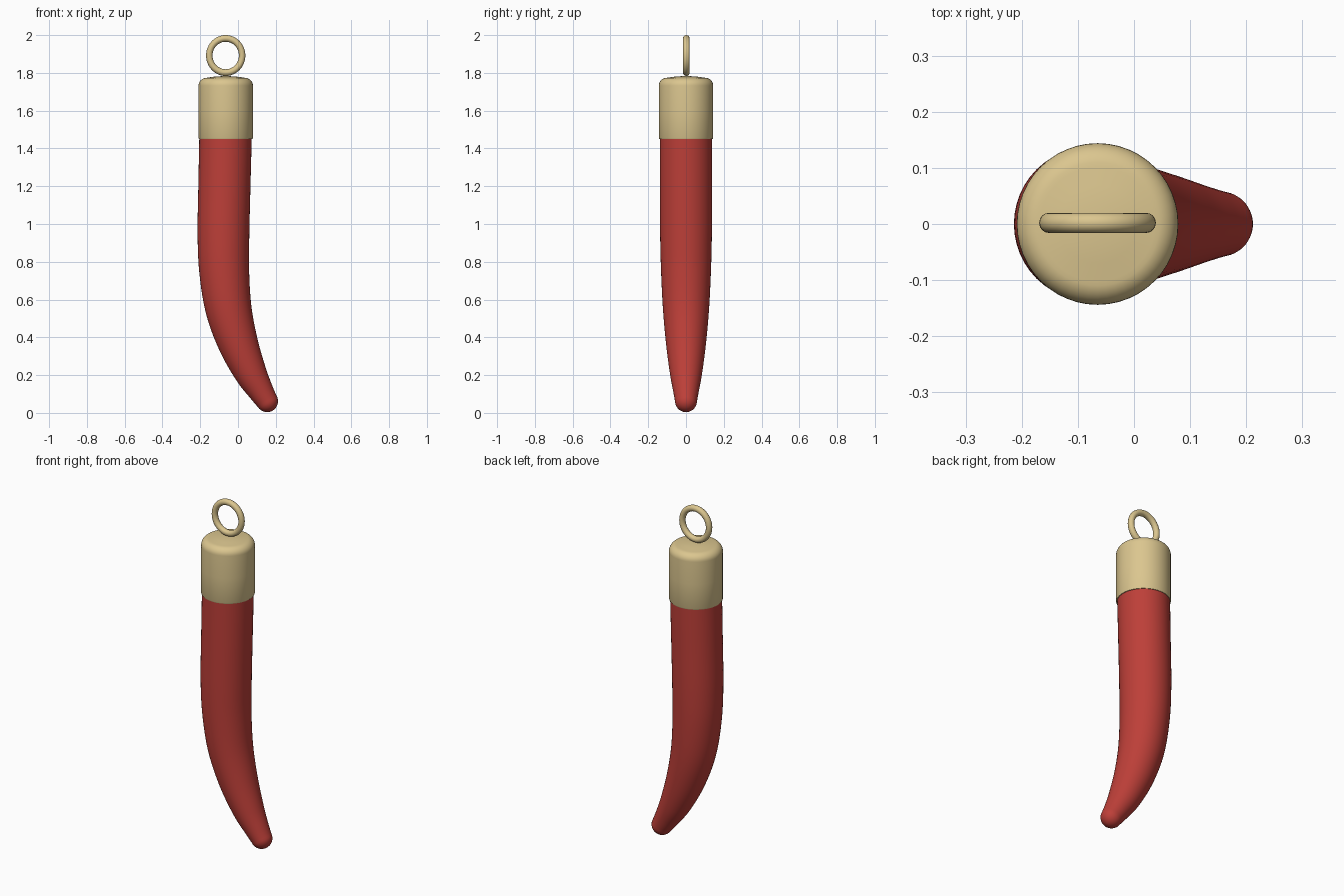
import bpy, bmesh, math
from mathutils import Vector

cube = bpy.data.objects.get("Cube")
if cube:
    bpy.data.objects.remove(cube, do_unlink=True)

AXIS_X = -0.065


def material(name, rgb):
    m = bpy.data.materials.new(name)
    m.use_nodes = True
    m.diffuse_color = (*rgb, 1)
    m.node_tree.nodes["Principled BSDF"].inputs["Base Color"].default_value = (*rgb, 1)
    return m


gold = material("pale gold", (0.71, 0.565, 0.275))
red = material("coral red", (0.51, 0.05, 0.04))


def sweep(name, rings, mat, sides=48):
    """Skin circles given as (centre, tangent, radius), closing both ends."""
    bm = bmesh.new()
    loops = []
    for centre, tangent, radius in rings:
        u = Vector((-tangent.z, 0, tangent.x))
        v = Vector((0, 1, 0))
        angles = [math.tau * i / sides for i in range(sides)]
        loops.append([bm.verts.new(centre + radius * (u * math.cos(a) + v * math.sin(a)))
                      for a in angles])
    for a, b in zip(loops, loops[1:]):
        for i in range(sides):
            j = (i + 1) % sides
            bm.faces.new((a[i], a[j], b[j], b[i]))
    bm.faces.new(loops[0])
    bm.faces.new(loops[-1])
    bmesh.ops.recalc_face_normals(bm, faces=bm.faces)
    mesh = bpy.data.meshes.new(name)
    bm.to_mesh(mesh)
    bm.free()
    obj = bpy.data.objects.new(name, mesh)
    bpy.context.collection.objects.link(obj)
    finish(obj, mat)


def finish(obj, mat):
    obj.data.materials.append(mat)
    bpy.ops.object.select_all(action='DESELECT')
    obj.select_set(True)
    bpy.context.view_layer.objects.active = obj
    bpy.ops.object.shade_smooth_by_angle(angle=math.radians(40))


def spline(points, steps):
    """Catmull-Rom through (x, z, radius) points."""
    p = [Vector(q) for q in points]
    p = [2 * p[0] - p[1]] + p + [2 * p[-1] - p[-2]]
    out = []
    for a, b, c, d in zip(p, p[1:], p[2:], p[3:]):
        for s in range(steps):
            t = s / steps
            out.append(0.5 * (2 * b + (c - a) * t + (2 * a - 5 * b + 4 * c - d) * t ** 2
                              + (3 * b - a - 3 * c + d) * t ** 3))
    return out + [p[-2]]


# Horn: tapering curved body with a rounded tip
path = spline([(-0.065, 1.5, 0.139), (-0.072, 1.2, 0.138), (-0.077, 0.95, 0.137),
               (-0.073, 0.75, 0.132), (-0.05, 0.55, 0.122), (0, 0.37, 0.106),
               (0.065, 0.215, 0.086), (0.12, 0.117, 0.068), (0.154, 0.062, 0.058)], 5)
horn = []
for i, q in enumerate(path):
    d = path[min(i + 1, len(path) - 1)] - path[max(i - 1, 0)]
    horn.append((Vector((q.x, 0, q.y)), Vector((d.x, 0, d.y)).normalized(), q.z))
end, direction, radius = horn[-1]
for k in range(1, 9):
    a = math.radians(88) * k / 8
    horn.append((end + direction * radius * math.sin(a), direction, radius * math.cos(a)))
sweep("horn", horn, red)

# Cap: cylinder with a rounded shoulder and a shallow domed top
profile = [(0.136, 1.45), (0.142, 1.45), (0.144, 1.455), (0.144, 1.6)]
for k in range(9):
    a = math.pi / 2 * k / 8
    profile.append((0.102 + 0.042 * math.cos(a), 1.732 + 0.042 * math.sin(a)))
profile += [(0.07, 1.779), (0.035, 1.782), (0.003, 1.783)]
sweep("cap", [(Vector((AXIS_X, 0, z)), Vector((0, 0, 1)), r) for r, z in profile], gold)

# Hanging ring, standing upright on the cap
bpy.ops.mesh.primitive_torus_add(major_radius=0.087, minor_radius=0.017,
                                 major_segments=48, minor_segments=16,
                                 location=(AXIS_X, 0.002, 1.892),
                                 rotation=(math.pi / 2, 0, 0))
ring = bpy.context.object
ring.name = "hanging_ring"
ring.scale = (1, 1.04, 1.05)
finish(ring, gold)
